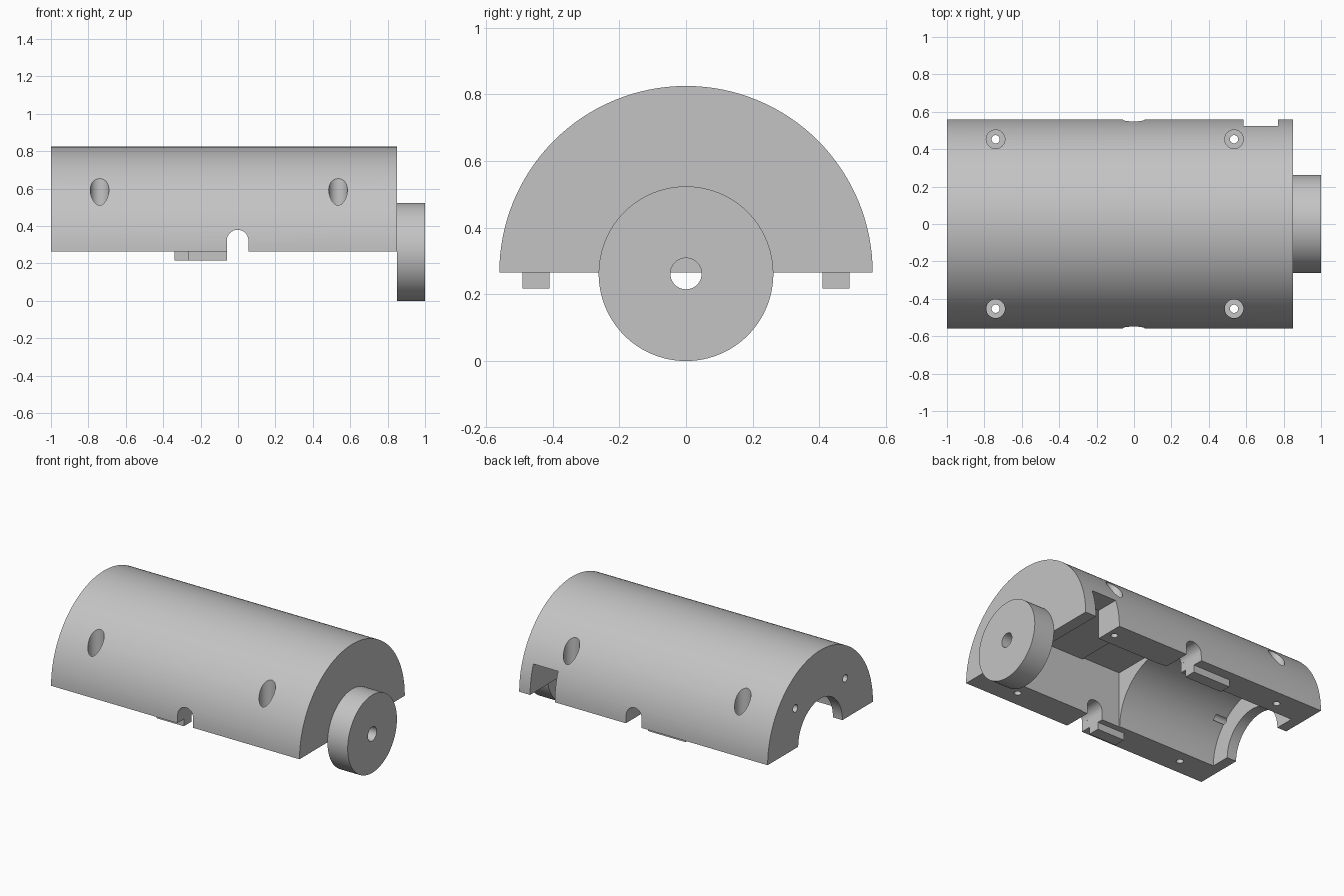
import bpy, math
from mathutils import Matrix, Vector

if "Cube" in bpy.data.objects:
    bpy.data.objects.remove(bpy.data.objects["Cube"], do_unlink=True)

AXIS_Z = 0.265      # height of the split plane and the cylinder axis
RADIUS = 0.56
WALL_Y = 0.365      # inner face of the side walls

grey = bpy.data.materials.new("plain_grey")
grey.use_nodes = True
colour = (0.55, 0.55, 0.55, 1)
grey.diffuse_color = colour
grey.node_tree.nodes["Principled BSDF"].inputs["Base Color"].default_value = colour


def finish(obj, name):
    obj.name = name
    obj.data.materials.clear()
    obj.data.materials.append(grey)
    return obj


def box(name, x0, x1, y0, y1, z0, z1):
    bpy.ops.mesh.primitive_cube_add(size=1)
    obj = bpy.context.object
    size = Vector((x1 - x0, y1 - y0, z1 - z0))
    mid = Vector((x0 + x1, y0 + y1, z0 + z1)) / 2
    obj.data.transform(Matrix.Translation(mid) @ Matrix.Diagonal(size).to_4x4())
    return finish(obj, name)


def rod(name, axis, radius, start, end, centre, sides=32):
    """Cylinder along x, y or z; centre gives the other two coordinates."""
    bpy.ops.mesh.primitive_cylinder_add(vertices=sides, radius=radius, depth=end - start)
    obj = bpy.context.object
    mid = (start + end) / 2
    a, b = centre
    turn, pos = {
        "x": (Matrix.Rotation(math.pi / 2, 4, "Y"), (mid, a, b)),
        "y": (Matrix.Rotation(math.pi / 2, 4, "X"), (a, mid, b)),
        "z": (Matrix.Identity(4), (a, b, mid)),
    }[axis]
    obj.data.transform(Matrix.Translation(pos) @ turn)
    return finish(obj, name)


def cut(target, cutter):
    mod = target.modifiers.new("cut", "BOOLEAN")
    mod.operation = "DIFFERENCE"
    mod.solver = "EXACT"
    mod.object = cutter
    bpy.context.view_layer.objects.active = target
    bpy.ops.object.modifier_apply(modifier=mod.name)
    bpy.data.objects.remove(cutter, do_unlink=True)


def smooth(obj):
    bpy.ops.object.select_all(action="DESELECT")
    obj.select_set(True)
    bpy.context.view_layer.objects.active = obj
    bpy.ops.object.shade_smooth_by_angle(angle=math.radians(30))


# Half cylinder housing
housing = rod("housing", "x", RADIUS, -1, 0.85, (0, AXIS_Z), 128)
cut(housing, box("lower_half", -2, 2, -1, 1, -1, AXIS_Z))

# Inner cavity: two box chambers, round chamber and end bore
cut(housing, box("front_chamber", 0.088, 0.77, -WALL_Y, WALL_Y, 0, 0.625))
cut(housing, box("middle_chamber", -0.194, 0.1, -WALL_Y - 0.005, WALL_Y + 0.005, 0, 0.64))
cut(housing, rod("round_chamber", "x", WALL_Y, -0.93, -0.15, (0, AXIS_Z - 0.001), 96))
cut(housing, rod("end_bore", "x", 0.235, -1.1, -0.9, (0, AXIS_Z - 0.001), 64))

# Rectangular window through the back wall
cut(housing, box("side_window", 0.585, 0.769, 0.3, 0.7, 0, 0.46))

# Round-topped slot across both side walls
cut(housing, box("slot_sides", -0.06, 0.056, -1, 1, 0, 0.323))
cut(housing, rod("slot_top", "y", 0.058, -1, 1, (-0.002, 0.322)))

# Counterbored screw holes and end-wall screw holes
for side in (-1, 1):
    for x in (-0.74, 0.535):
        cut(housing, rod("screw_head", "z", 0.05, 0.42, 1, (x, side * 0.453)))
        cut(housing, rod("screw_shaft", "z", 0.022, 0, 0.6, (x, side * 0.453)))
    cut(housing, rod("end_screw", "x", 0.025, -1.1, -0.85, (side * 0.265, 0.535)))
smooth(housing)

# Locating tabs under the side walls
box("front_tab", -0.265, -0.06, -0.49, -0.41, 0.217, AXIS_Z + 0.01)
box("back_tab", -0.34, -0.06, 0.41, 0.49, 0.217, AXIS_Z + 0.01)

# End disc with a centre hole
disc = rod("end_disc", "x", 0.262, 0.85, 1, (0, 0.262), 96)
cut(disc, rod("disc_hole", "x", 0.047, 0.8, 1.1, (0, 0.262)))
smooth(disc)
